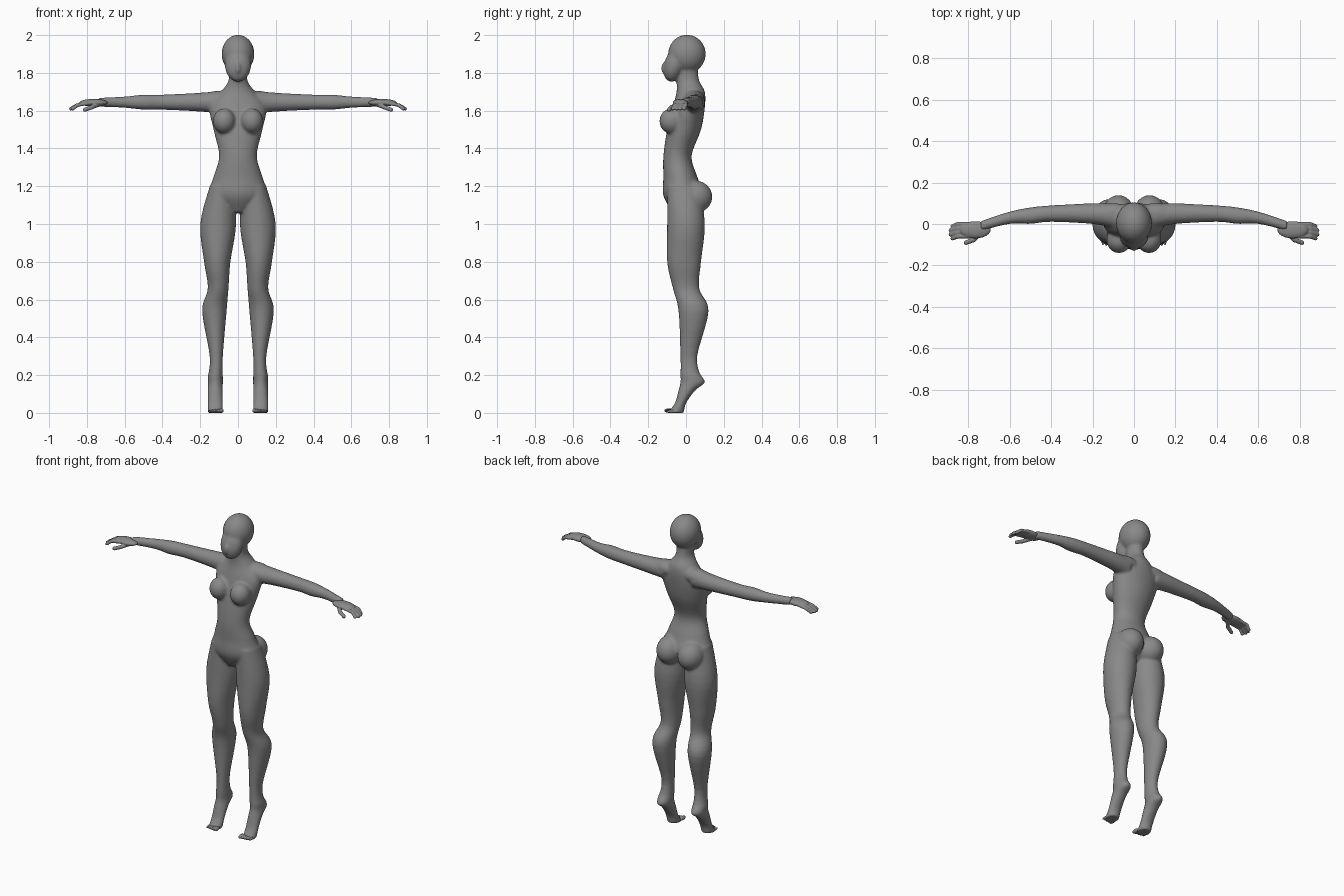
import bpy
import bmesh
import math
from mathutils import Vector, Matrix

cube = bpy.data.objects.get("Cube")
if cube:
    bpy.data.objects.remove(cube, do_unlink=True)

skin = bpy.data.materials.new("matte_grey")
skin.use_nodes = True
grey = (0.25, 0.25, 0.25, 1)
skin.diffuse_color = grey
skin.node_tree.nodes["Principled BSDF"].inputs["Base Color"].default_value = grey


def spline(rows, steps=5):
    """Smoothly interpolate rows of numbers, passing through every row."""
    out = []
    for i, (here, there) in enumerate(zip(rows, rows[1:])):
        before = Vector(rows[max(i - 1, 0)])
        after = Vector(rows[min(i + 2, len(rows) - 1)])
        here, there = Vector(here), Vector(there)
        leave, arrive = (there - before) / 2, (after - here) / 2
        for s in range(steps):
            t = s / steps
            ease = t * t * (3 - 2 * t)
            out.append(here.lerp(there, ease) + leave * t * (1 - t) ** 2 - arrive * t * t * (1 - t))
    return out + [Vector(rows[-1])]


def loft(bm, rows, axis="z", side=1, sides=28):
    """Skin oval slices given as position, low and high u, low and high v."""
    rings = []
    for position, u_low, u_high, v_low, v_high in spline(rows):
        ring = []
        for k in range(sides):
            angle = math.tau * k / sides
            u = (u_low + u_high + (u_high - u_low) * math.cos(angle)) / 2
            v = (v_low + v_high + (v_high - v_low) * math.sin(angle)) / 2
            x, y, z = (u, v, position) if axis == "z" else (position, u, v)
            ring.append(bm.verts.new((x * side, y, z)))
        rings.append(ring)
    for low, high in zip(rings, rings[1:]):
        for k in range(sides):
            bm.faces.new((low[k - 1], low[k], high[k], high[k - 1]))
    bm.faces.new(rings[0])
    bm.faces.new(rings[-1])


def blob(bm, centre, radii, side=1, tilt=0):
    """Ellipsoid, optionally tilted forwards or backwards."""
    x, y, z = centre
    place = Matrix.Translation((x * side, y, z)) @ Matrix.Rotation(tilt, 4, "X")
    bmesh.ops.create_uvsphere(bm, u_segments=24, v_segments=16, radius=1,
                              matrix=place @ Matrix.Diagonal((*radii, 1)))


def finger(bm, joints, radius, side):
    """Chain of round segments through the joints."""
    points = [Vector((x * side, y, z)) for x, y, z in joints]
    for a, b in zip(points, points[1:]):
        turn = (b - a).to_track_quat("Z", "Y").to_matrix().to_4x4()
        bmesh.ops.create_cone(bm, cap_ends=True, segments=14, radius1=radius, radius2=radius * 0.9,
                              depth=(b - a).length, matrix=Matrix.Translation((a + b) / 2) @ turn)
        blob(bm, b, [radius * 0.95] * 3)


def finish(bm, name, voxel, rounds):
    """Fuse the overlapping volumes into one smooth skin."""
    bmesh.ops.recalc_face_normals(bm, faces=bm.faces)
    mesh = bpy.data.meshes.new(name)
    bm.to_mesh(mesh)
    bm.free()
    mesh.materials.append(skin)
    obj = bpy.data.objects.new(name, mesh)
    bpy.context.collection.objects.link(obj)
    fuse = obj.modifiers.new("fuse", "REMESH")
    fuse.mode = "VOXEL"
    fuse.voxel_size = voxel
    fuse.use_smooth_shade = True
    soften = obj.modifiers.new("soften", "SMOOTH")
    soften.factor = 0.5
    soften.iterations = rounds


# Height, half width, front and back of the trunk and neck
trunk = [(1.06, .04, -.07, .03), (1.15, .15, -.12, .09), (1.25, .13, -.12, .06), (1.36, .1, -.12, .03),
         (1.5, .13, -.1, .08), (1.62, .15, -.07, .1), (1.7, .09, -.05, .1), (1.76, .05, -.05, .07),
         (1.84, .05, -.05, .06)]
# Height, inner, outer, front and back of the leg
leg = [(1.2, .03, .15, -.1, .07), (1, .01, .2, -.1, .1), (.8, .04, .18, -.1, .08), (.66, .05, .16, -.07, .07),
       (.54, .06, .19, -.04, .12), (.3, .08, .15, -.03, .06), (.19, .08, .16, -.03, .08)]
# Height, front and back of the raised heel and sole
foot = [(.2, -.03, .08), (.16, -.03, .1), (.12, -.04, .05), (.05, -.06, 0), (0, -.1, -.01)]
# Reach, depth and radius along the arm
arm = [(.1, .04, .06), (.2, .05, .05), (.4, .05, .04), (.5, .04, .04), (.6, .03, .03), (.74, -.01, .024)]
arm_height = 1.645

body = bmesh.new()
loft(body, [(z, -half, half, front, back) for z, half, front, back in trunk])

# Skull, face and nose
blob(body, (0, .005, 1.9), (.087, .1, .102))
blob(body, (0, -.06, 1.845), (.07, .055, .095), tilt=-.3)
blob(body, (0, -.12, 1.825), (.012, .012, .03))

for side in (1, -1):
    loft(body, leg, side=side)
    loft(body, [(z, .08, .16, front, back) for z, front, back in foot], side=side)
    loft(body, [(x, y - r, y + r, arm_height - r, arm_height + r) for x, y, r in arm], "x", side)
    # Breast, buttock and shoulder slope
    blob(body, (.073, -.077, 1.545), (.06, .064, .067), side)
    blob(body, (.075, .05, 1.145), (.078, .09, .085), side, -.2)
    blob(body, (.1, .05, 1.66), (.1, .05, .045), side)
finish(body, "body", .0075, 8)

for side, label in ((1, "left"), (-1, "right")):
    # Hand with four drooping fingers and a thumb
    hand = bmesh.new()
    blob(hand, (.765, -.028, 1.642), (.075, .042, .02), side)
    for i in range(4):
        y = -.06 + i * .02
        tip = .89 - .01 * abs(i - 1.5)
        finger(hand, [(.79, y, 1.64), (.85, y, 1.63), (tip, y - .01, 1.61)], .0105, side)
    finger(hand, [(.73, -.03, 1.635), (.77, -.075, 1.62), (.81, -.09, 1.605)], .012, side)
    finish(hand, label + "_hand", .004, 4)

    # Toes, largest on the inner side
    toes = bmesh.new()
    for i in range(5):
        size = .012 - i * .001
        blob(toes, (.086 + i * .016, -.09 + i * .003, size), (size * .85, .026, size), side)
    finish(toes, label + "_toes", .003, 2)
